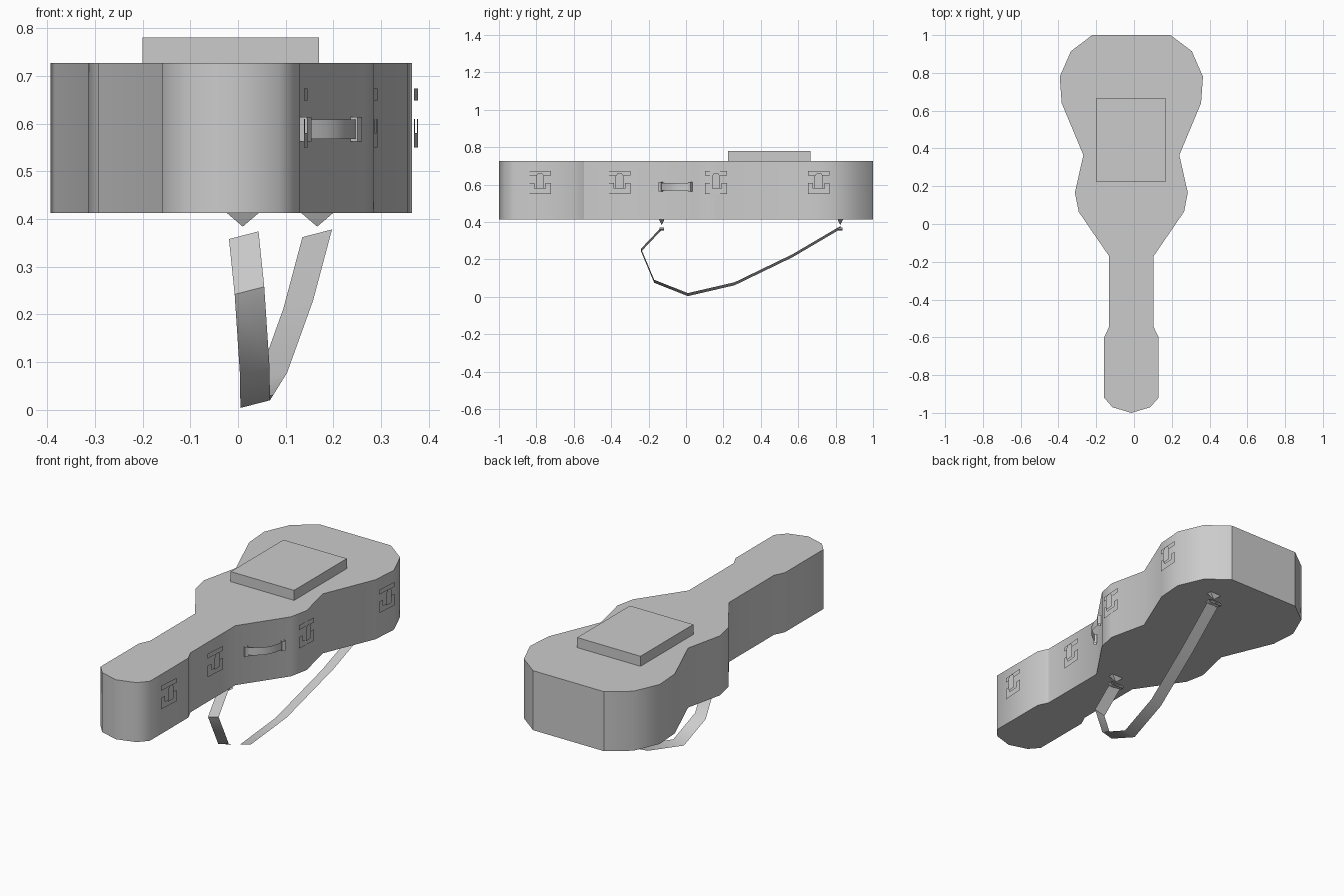
import bpy, bmesh
from math import radians, sin, cos, pi
from mathutils import Vector

if "Cube" in bpy.data.objects:
    bpy.data.objects.remove(bpy.data.objects["Cube"])

grey = bpy.data.materials.new("case_grey")
grey.use_nodes = True
COLOUR = (0.6, 0.6, 0.6, 1)
grey.diffuse_color = COLOUR
grey.node_tree.nodes["Principled BSDF"].inputs["Base Color"].default_value = COLOUR


def finish(name, bm, angle=50):
    mesh = bpy.data.meshes.new(name)
    bm.to_mesh(mesh)
    bm.free()
    mesh.materials.append(grey)
    obj = bpy.data.objects.new(name, mesh)
    bpy.context.collection.objects.link(obj)
    bpy.ops.object.select_all(action='DESELECT')
    obj.select_set(True)
    bpy.context.view_layer.objects.active = obj
    bpy.ops.object.shade_smooth_by_angle(angle=radians(angle))
    return obj


def prism(name, outline, z0, z1, sharp=()):
    """Extrude a flat outline upwards; corners listed in sharp stay creased."""
    bm = bmesh.new()
    low = [bm.verts.new((x, y, z0)) for x, y in outline]
    high = [bm.verts.new((x, y, z1)) for x, y in outline]
    n = len(outline)
    bm.faces.new(low)
    bm.faces.new(high)
    for i in range(n):
        j = (i + 1) % n
        bm.faces.new((low[i], low[j], high[j], high[i]))
    bmesh.ops.recalc_face_normals(bm, faces=bm.faces)
    for i in sharp:
        bm.edges.get((low[i], high[i])).smooth = False
    return finish(name, bm)


def ribbon(name, path, width, closed=False):
    """Thin band following a path, spread along the width vector."""
    bm = bmesh.new()
    half = Vector(width) / 2
    rows = [(bm.verts.new(Vector(p) - half), bm.verts.new(Vector(p) + half)) for p in path]
    pairs = list(zip(rows, rows[1:]))
    if closed:
        pairs.append((rows[-1], rows[0]))
    for (a, b), (c, d) in pairs:
        bm.faces.new((a, c, d, b))
    return finish(name, bm)


def plate(name, outline, x, y, tilt=0.0):
    """Flat sheet on the left side, drawn in y and z."""
    bm = bmesh.new()
    bm.faces.new([bm.verts.new((x + tilt * dy, y + dy, z)) for dy, z in outline])
    return finish(name, bm)


# case body: half outline from the wide end to the narrow end, mirrored
AXIS = -0.014
half = [(0.207, 1.0), (0.32, 0.915), (0.379, 0.78), (0.369, 0.64), (0.254, 0.365),
        (0.299, 0.165), (0.279, 0.065), (0.118, -0.17), (0.118, -0.545),
        (0.144, -0.60), (0.144, -0.92), (0.1, -0.97)]
outline = ([(AXIS + x, y) for x, y in half] + [(AXIS, -1.0)]
           + [(AXIS - x, y) for x, y in reversed(half)])
prism("case_body", outline, 0.413, 0.727, sharp=(0, 8, len(outline) - 1))

# raised pad on the lid
prism("lid_pad", [(-0.2, 0.225), (0.17, 0.225), (0.17, 0.665), (-0.2, 0.665)], 0.727, 0.78)

# latches along the left side
cap = [(-0.058, 0.648), (0.058, 0.648), (0.058, 0.673), (-0.058, 0.673)]
base = [(-0.058, 0.55), (0.058, 0.55), (0.058, 0.61), (0.03, 0.61),
        (0.03, 0.58), (-0.03, 0.58), (-0.03, 0.61), (-0.058, 0.61)]
hook = [(-0.022, 0.58), (0.022, 0.58), (0.022, 0.645), (0.012, 0.66),
        (-0.012, 0.66), (-0.022, 0.645)]
for i, (x, y) in enumerate([(0.142, -0.78), (0.116, -0.355), (0.288, 0.16), (0.373, 0.71)]):
    plate(f"latch_cap_{i}", cap, x, y, 0.07)
    plate(f"latch_base_{i}", base, x, y, 0.07)
    plate(f"latch_hook_{i}", hook, x + 0.012, y)

# carrying handle, bowed outwards from the waist
a, b = Vector((0.142, -0.135, 0.588)), Vector((0.248, 0.022, 0.588))
out = Vector((0.83, -0.56, 0))
bow = [a.lerp(b, t / 8) + out * 0.028 * sin(pi * t / 8) for t in range(9)]
ribbon("handle", bow, (0, 0, 0.04))
along = (b - a).normalized()
for name, end in (("front_handle_clip", a), ("back_handle_clip", b)):
    loop = [end + out * 0.012 * cos(k * pi / 2 + pi / 4) + along * 0.012 * sin(k * pi / 2 + pi / 4)
            for k in range(4)]
    ribbon(name, loop, (0, 0, 0.052), closed=True)

# strap mounts: small inverted pyramid and an open buckle ring
for side, x, y in (("front", 0.01, -0.13), ("back", 0.166, 0.825)):
    bm = bmesh.new()
    tip = bm.verts.new((x, y, 0.384))
    top = [bm.verts.new((x + 0.034 * sx, y + 0.014 * sy, 0.413))
           for sx, sy in ((-1, -1), (1, -1), (1, 1), (-1, 1))]
    bm.faces.new(top)
    for i in range(4):
        bm.faces.new((top[i], top[(i + 1) % 4], tip))
    bmesh.ops.recalc_face_normals(bm, faces=bm.faces)
    finish(f"{side}_strap_mount", bm, 20)
    ring = [(x + dx, y, 0.364 + dz) for dx, dz in
            ((-0.045, 0), (-0.033, -0.008), (0.033, -0.008), (0.045, 0), (0.033, 0.008), (-0.033, 0.008))]
    ribbon(f"{side}_strap_ring", ring, (0, 0.024, 0), closed=True)

# hanging shoulder strap
sag = [(0.012, -0.13, 0.366), (0.024, -0.24, 0.25), (0.035, -0.17, 0.083), (0.036, 0.01, 0.012),
       (0.072, 0.26, 0.07), (0.126, 0.57, 0.22), (0.166, 0.825, 0.37)]
ribbon("shoulder_strap", sag, (0.062, 0, 0.016))
